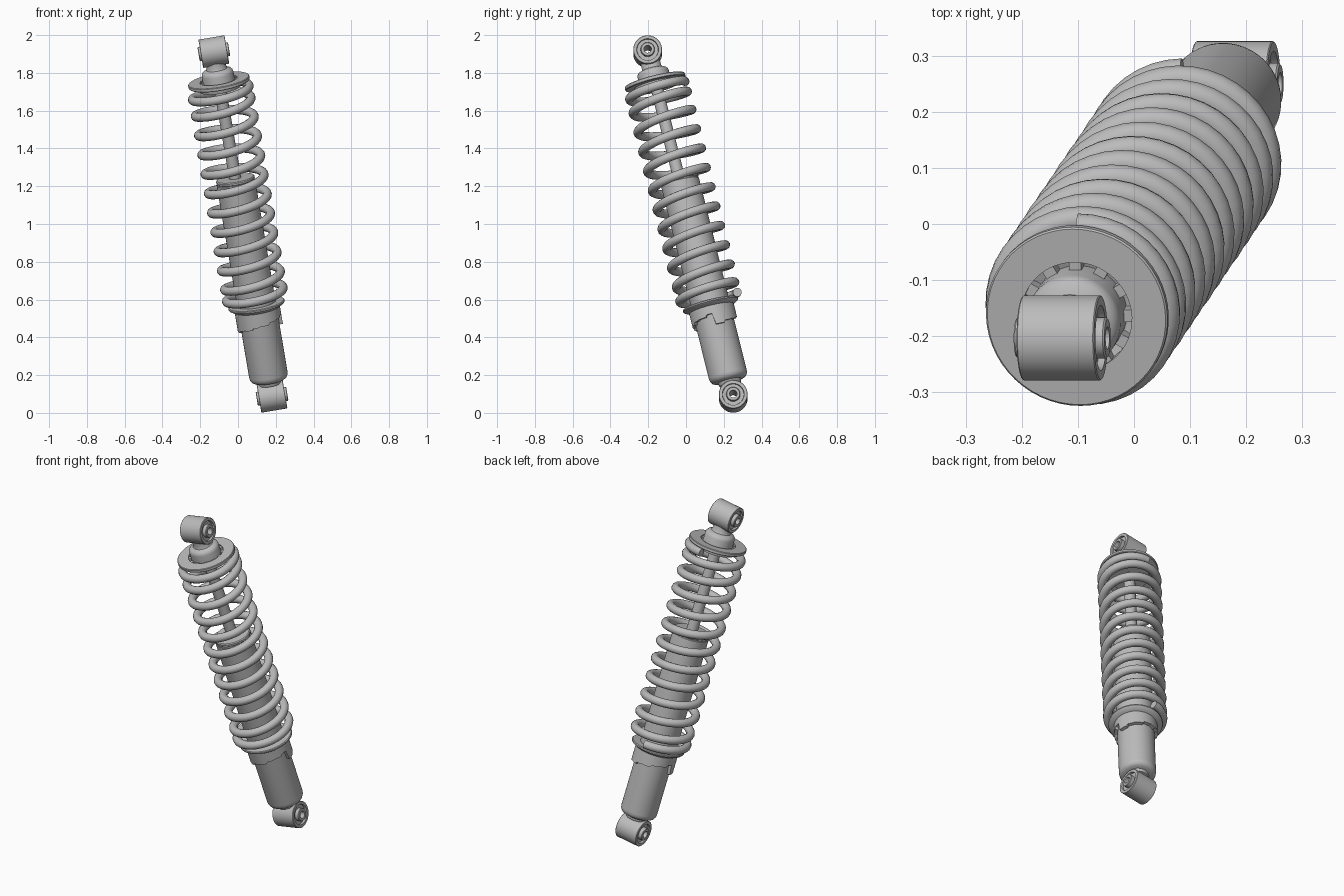
import bpy, bmesh, math
from mathutils import Matrix, Vector

if "Cube" in bpy.data.objects:
    bpy.data.objects.remove(bpy.data.objects["Cube"], do_unlink=True)

steel = bpy.data.materials.new("grey_steel")
steel.use_nodes = True
GREY = (0.5, 0.5, 0.5, 1)
steel.diffuse_color = GREY
steel.node_tree.nodes["Principled BSDF"].inputs["Base Color"].default_value = GREY

# Leaning frame: local z runs from the lower eye to the upper eye,
# local x is the level-ish axis of both bushings
low = Vector((0.18, 0.25, 0.0875))
high = Vector((-0.128, -0.203, 1.9125))
LENGTH = (high - low).length
up = (high - low).normalized()
side = Vector((up.z, 0, -up.x)).normalized()
back = up.cross(side)
FRAME = Matrix.Translation(low) @ Matrix((side, back, up)).transposed().to_4x4()


def finish(obj, matrix=FRAME):
    obj.matrix_world = matrix
    obj.data.materials.clear()
    obj.data.materials.append(steel)
    bpy.ops.object.select_all(action='DESELECT')
    obj.select_set(True)
    bpy.context.view_layer.objects.active = obj
    bpy.ops.object.shade_smooth_by_angle(angle=math.radians(35))


def add_mesh(name, bm, matrix=FRAME):
    bmesh.ops.recalc_face_normals(bm, faces=bm.faces)
    mesh = bpy.data.meshes.new(name)
    bm.to_mesh(mesh)
    bm.free()
    obj = bpy.data.objects.new(name, mesh)
    bpy.context.collection.objects.link(obj)
    finish(obj, matrix)


def lathe(name, profile, closed=False, matrix=FRAME, steps=56):
    """Turn (radius, height) points around local z."""
    bm = bmesh.new()
    verts = [bm.verts.new((r, 0, z)) for r, z in profile]
    edges = [bm.edges.new(pair) for pair in zip(verts, verts[1:])]
    if closed:
        edges.append(bm.edges.new((verts[-1], verts[0])))
    bmesh.ops.spin(bm, geom=verts + edges, cent=(0, 0, 0), axis=(0, 0, 1),
                   angle=math.tau, steps=steps)
    bmesh.ops.remove_doubles(bm, verts=bm.verts, dist=0.0002)
    add_mesh(name, bm, matrix)


# Mounting eyes: outer shell, recessed bush and protruding sleeve
half = [(0.02, 0.082), (0.034, 0.082), (0.037, 0.079), (0.037, 0.058),
        (0.056, 0.058), (0.058, 0.07), (0.074, 0.07), (0.076, 0.068)]
eye_profile = half + [(r, -z) for r, z in reversed(half)]
for name, height in (("lower_eye", 0), ("upper_eye", LENGTH)):
    turn = Matrix.Translation((0, 0, height)) @ Matrix.Rotation(math.pi / 2, 4, 'Y')
    lathe(name, eye_profile, True, FRAME @ turn)

# Damper body with its rounded lower end, and the piston rod
lathe("damper_body", [(0, 0.066), (0.058, 0.066), (0.062, 0.085), (0.082, 0.087),
                      (0.094, 0.094), (0.101, 0.107), (0.103, 0.12),
                      (0.103, 1.182), (0.1, 1.185), (0.1, 1.19), (0.103, 1.193),
                      (0.103, 1.202), (0.098, 1.207), (0, 1.207)])
lathe("piston_rod", [(0, 1.18), (0.032, 1.18), (0.032, 1.72), (0, 1.72)], steps=32)

# Upper cap and neck under the eye
lathe("upper_cap", [(0, 1.7), (0.085, 1.7), (0.085, 1.782), (0.082, 1.794),
                    (0.074, 1.803), (0.056, 1.81), (0.052, 1.82),
                    (0.052, 1.85), (0, 1.85)])

# Spring retainer plate, with a ribbed gap around the cap
lathe("upper_spring_plate", [(0.1, 1.748), (0.161, 1.748), (0.164, 1.745),
                             (0.164, 1.731), (0.161, 1.728), (0.115, 1.728),
                             (0.11, 1.7), (0.084, 1.7), (0.084, 1.71),
                             (0.1, 1.715)], True)
bm = bmesh.new()
RIBS = 12
for i in range(RIBS):
    place = (Matrix.Rotation(math.tau * i / RIBS, 4, 'Z')
             @ Matrix.Translation((0.093, 0, 1.727))
             @ Matrix.Diagonal((0.02, 0.022, 0.03, 1)))
    bmesh.ops.create_cube(bm, size=1, matrix=place)
add_mesh("plate_ribs", bm)

# Lower spring seat
lathe("lower_spring_seat", [(0.1, 0.513), (0.146, 0.513), (0.15, 0.509),
                            (0.15, 0.502), (0.146, 0.498), (0.122, 0.484),
                            (0.1, 0.484)], True)


# Preload collar: a sleeve whose lower edge is two notched cam staircases
def cam_edge(i, count):
    place = (i / count * 2) % 1 * 4
    step, part = int(place), place % 1
    notch = 0.012 if part > 0.55 else 0
    return 0.38 + 0.016 * step + notch


bm = bmesh.new()
COUNT = 80
rings = []
for i in range(COUNT):
    a = math.tau * i / COUNT
    low_z = cam_edge(i, COUNT)
    rings.append([bm.verts.new((r * math.cos(a), r * math.sin(a), z))
                  for r, z in ((0.101, 0.49), (0.121, 0.49),
                               (0.121, low_z), (0.101, low_z))])
for i, ring in enumerate(rings):
    after = rings[(i + 1) % COUNT]
    for k in range(4):
        n = (k + 1) % 4
        bm.faces.new((ring[k], after[k], after[n], ring[n]))
add_mesh("preload_collar", bm)

# Coil spring: right-handed helix whose end turns close up
TURNS, PER_TURN = 12, 40
BOTTOM, TOP, RADIUS, CLOSED = 0.538, 1.703, 0.154, 0.45


def pitch(turn):
    from_end = min(turn, TURNS - turn)
    ramp = min(max(from_end - 0.5, 0), 1)
    return CLOSED + (1 - CLOSED) * ramp


heights = [0]
for i in range(TURNS * PER_TURN):
    heights.append(heights[-1] + pitch((i + 0.5) / PER_TURN))

curve = bpy.data.curves.new("coil_spring", 'CURVE')
curve.dimensions = '3D'
curve.bevel_depth = 0.024
curve.bevel_resolution = 4
curve.use_fill_caps = True
spline = curve.splines.new('POLY')
spline.points.add(TURNS * PER_TURN)
for i, point in enumerate(spline.points):
    a = math.pi / 2 + math.tau * i / PER_TURN
    z = BOTTOM + (TOP - BOTTOM) * heights[i] / heights[-1]
    point.co = (RADIUS * math.cos(a), RADIUS * math.sin(a), z, 1)
spring = bpy.data.objects.new("coil_spring", curve)
bpy.context.collection.objects.link(spring)
bpy.ops.object.select_all(action='DESELECT')
spring.select_set(True)
bpy.context.view_layer.objects.active = spring
bpy.ops.object.convert(target='MESH')
finish(bpy.context.view_layer.objects.active)
